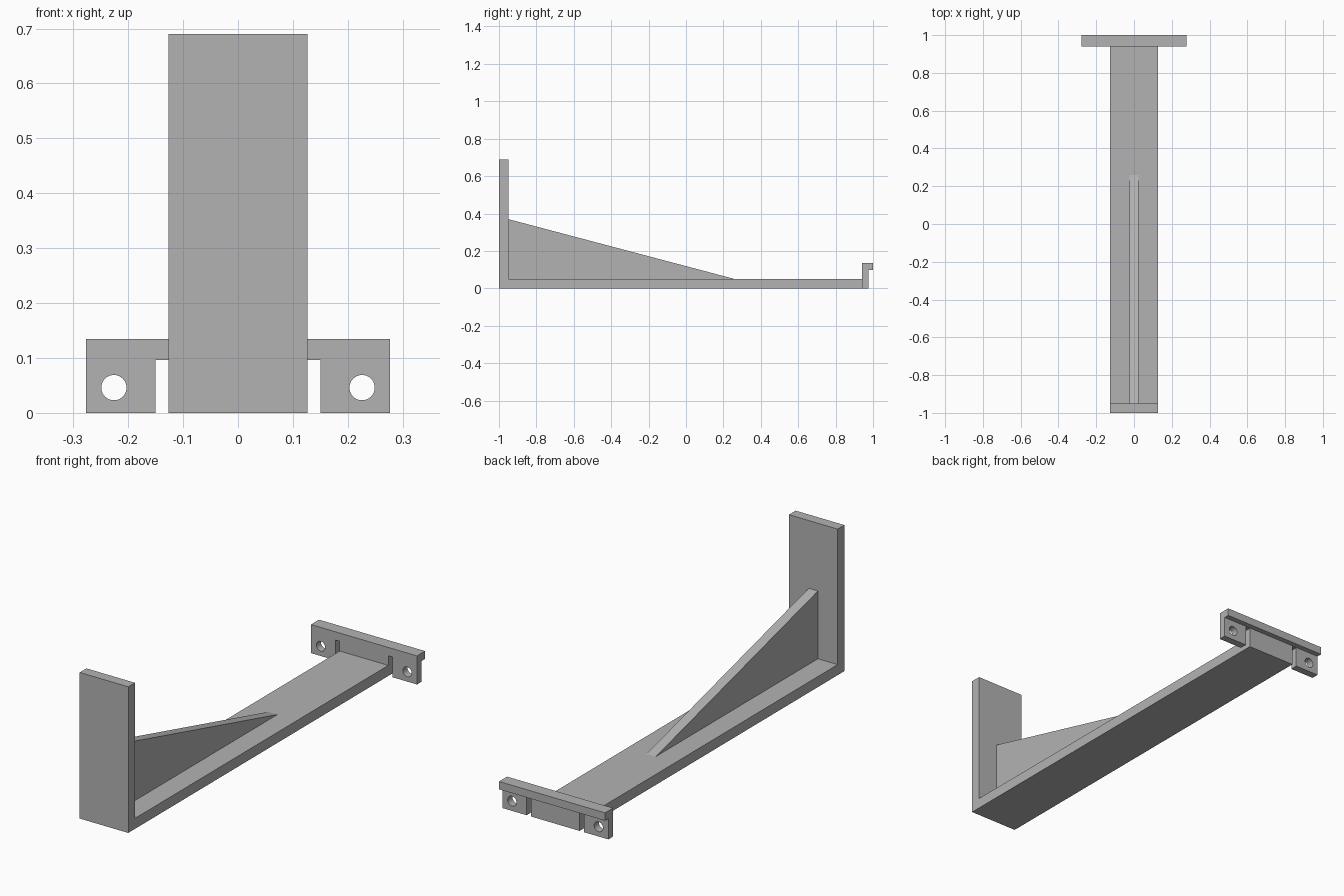
import bpy
import bmesh
import math
from mathutils import Matrix, Vector

default = bpy.data.objects.get("Cube")
if default:
    bpy.data.objects.remove(default, do_unlink=True)

grey = bpy.data.materials.new("plain grey")
grey.use_nodes = True
COLOUR = (0.45, 0.45, 0.45, 1)
grey.diffuse_color = COLOUR
grey.node_tree.nodes["Principled BSDF"].inputs["Base Color"].default_value = COLOUR


def finish(name, bm):
    """Turn a bmesh into a grey object."""
    bmesh.ops.recalc_face_normals(bm, faces=bm.faces)
    mesh = bpy.data.meshes.new(name)
    bm.to_mesh(mesh)
    bm.free()
    mesh.materials.append(grey)
    obj = bpy.data.objects.new(name, mesh)
    bpy.context.collection.objects.link(obj)
    return obj


def side_profile(name, points, half_width, centre=0):
    """Extrude a (y, z) outline across x."""
    bm = bmesh.new()
    face = bm.faces.new([bm.verts.new((centre - half_width, y, z)) for y, z in points])
    new = bmesh.ops.extrude_face_region(bm, geom=[face])["geom"]
    verts = [v for v in new if isinstance(v, bmesh.types.BMVert)]
    bmesh.ops.translate(bm, verts=verts, vec=Vector((2 * half_width, 0, 0)))
    return finish(name, bm)


def cut(target, cutter):
    """Subtract the cutter from the target and discard it."""
    cutter.hide_render = True
    mod = target.modifiers.new("cut", "BOOLEAN")
    mod.operation = "DIFFERENCE"
    mod.solver = "EXACT"
    mod.object = cutter
    bpy.context.view_layer.objects.active = target
    bpy.ops.object.modifier_apply(modifier=mod.name)
    bpy.data.objects.remove(cutter, do_unlink=True)


ARM_HALF, THICK = 0.127, 0.05
CLIP_FRONT, CLIP_BACK, CLIP_TOP, LIP_Z = 0.94, 0.975, 0.135, 0.098

# Upright plate and long arm in one L-shaped piece
side_profile("arm_and_upright", [
    (-1, 0), (CLIP_FRONT, 0), (CLIP_FRONT, THICK),
    (THICK - 1, THICK), (THICK - 1, 0.69), (-1, 0.69)], ARM_HALF)

# Triangular brace
side_profile("brace", [(THICK - 1, THICK), (0.26, THICK), (THICK - 1, 0.37)], 0.024)

# Mounting plate with a lip overhanging at the back
clip = side_profile("mounting_plate", [
    (CLIP_FRONT, 0), (CLIP_BACK, 0), (CLIP_BACK, LIP_Z),
    (1, LIP_Z), (1, CLIP_TOP), (CLIP_FRONT, CLIP_TOP)], 0.277)

for side in (-1, 1):
    # Slot between the arm and each ear
    cut(clip, side_profile("slot_cutter", [
        (0.9, -0.1), (1.1, -0.1), (1.1, 0.096), (0.9, 0.096)],
        0.0115, side * (ARM_HALF + 0.0115)))
    # Screw hole through each ear
    bm = bmesh.new()
    bmesh.ops.create_cone(
        bm, cap_ends=True, segments=40, radius1=0.023, radius2=0.023, depth=0.2,
        matrix=Matrix.Translation((side * 0.226, 0.96, 0.046))
        @ Matrix.Rotation(math.pi / 2, 4, "X"))
    cut(clip, finish("hole_cutter", bm))

# Smooth hole walls, sharp corners
bpy.ops.object.select_all(action="DESELECT")
clip.select_set(True)
bpy.context.view_layer.objects.active = clip
bpy.ops.object.shade_smooth_by_angle(angle=math.radians(30))
